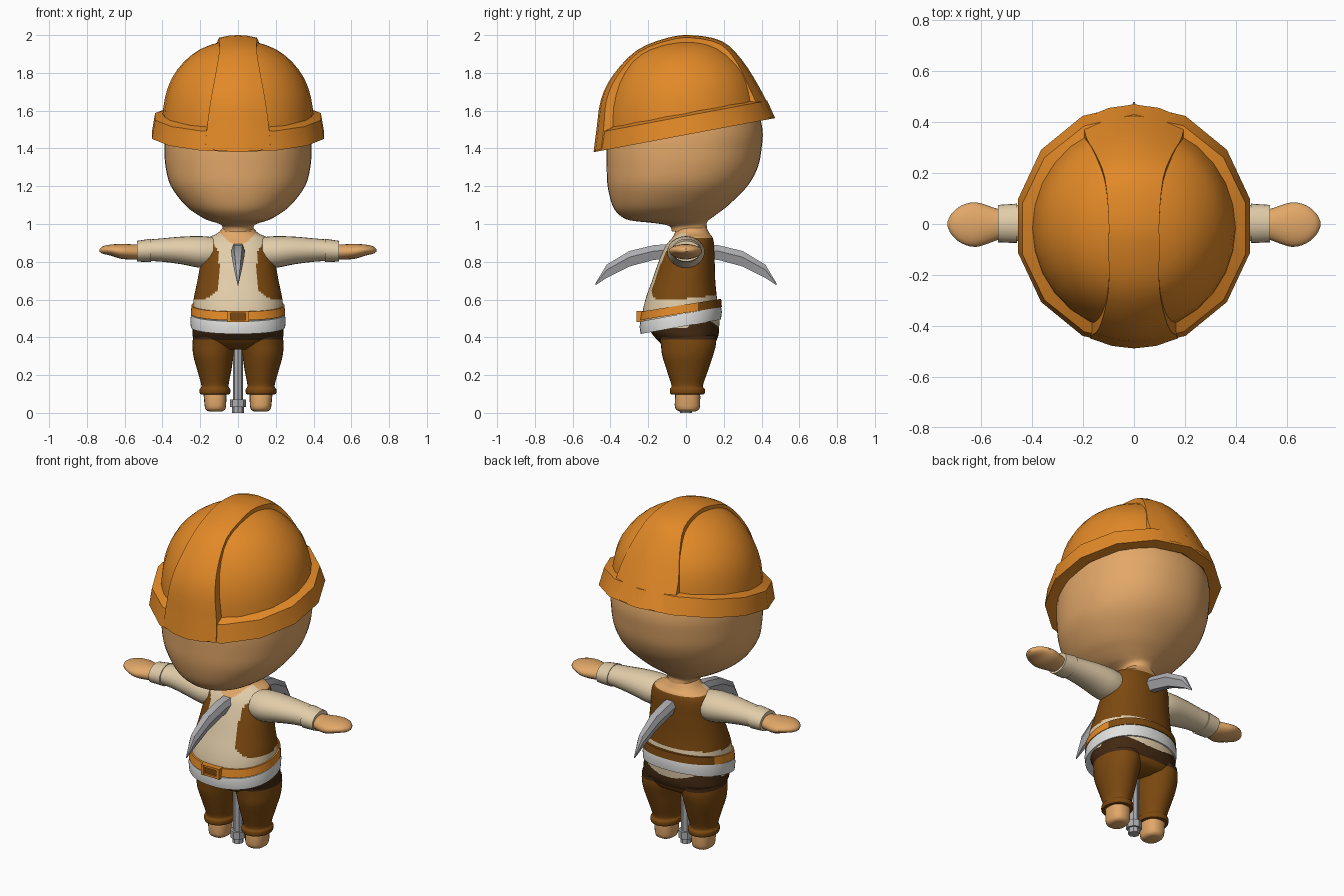
import bpy, bmesh, math
from mathutils import Vector

cube = bpy.data.objects.get("Cube")
if cube:
    bpy.data.objects.remove(cube)


def material(name, r, g, b):
    m = bpy.data.materials.new(name)
    m.use_nodes = True
    m.diffuse_color = (r, g, b, 1)
    bsdf = next(n for n in m.node_tree.nodes if n.type == 'BSDF_PRINCIPLED')
    bsdf.inputs["Base Color"].default_value = (r, g, b, 1)
    bsdf.inputs["Roughness"].default_value = 0.8
    return m


ORANGE = material("orange", .76, .25, .02)
SKIN = material("skin", .76, .39, .14)
BEIGE = material("beige cloth", .76, .61, .40)
BROWN = material("brown cloth", .20, .066, .005)
DARK = material("dark brown", .055, .022, .006)
WHITE = material("white cloth", .75, .75, .74)
STEEL = material("steel grey", .42, .42, .44)


def skin(name, rings, mats, rule=None, caps=True, closed=True, angle=35):
    """Join rings of points into one surface; rule picks the material slot."""
    bm = bmesh.new()
    loops = [[bm.verts.new(p) for p in ring] for ring in rings]
    n = len(loops[0])
    for a, b in zip(loops, loops[1:]):
        for i in range(n if closed else n - 1):
            j = (i + 1) % n
            bm.faces.new((a[i], a[j], b[j], b[i]))
    if caps:
        bm.faces.new(loops[0])
        bm.faces.new(loops[-1])
    bmesh.ops.recalc_face_normals(bm, faces=bm.faces[:])
    if rule:
        for f in bm.faces:
            f.material_index = rule(f.calc_center_median())
    me = bpy.data.meshes.new(name)
    bm.to_mesh(me)
    bm.free()
    for m in mats:
        me.materials.append(m)
    me.shade_smooth()
    me.set_sharp_from_angle(angle=math.radians(angle))
    ob = bpy.data.objects.new(name, me)
    bpy.context.collection.objects.link(ob)
    return ob


def refine(rows, k):
    """Smooth in-between rows by Catmull-Rom."""
    out = []
    for i in range(len(rows) - 1):
        p0, p1, p2, p3 = (rows[min(max(i + d, 0), len(rows) - 1)] for d in (-1, 0, 1, 2))
        for s in range(k):
            t = s / k
            out.append([b + .5 * t * (c - a + t * (2 * a - 5 * b + 4 * c - d + t * (3 * (b - c) + d - a)))
                        for a, b, c, d in zip(p0, p1, p2, p3)])
    return out + [list(rows[-1])]


def sections(rows, n=32, power=2, slope=0, k=1):
    """Oval sections from rows of height, front, back, half width and centre."""
    rings = []
    for row in refine([(tuple(r) + (0,))[:5] for r in rows], k):
        h, front, back, half, mid = row
        ring = []
        for i in range(n):
            a = 2 * math.pi * i / n
            s, c = (math.copysign(abs(v) ** (2 / power), v) for v in (math.sin(a), math.cos(a)))
            y = (front + back) / 2 - c * (back - front) / 2
            ring.append(Vector((mid + s * half, y, h + slope * y)))
        rings.append(ring)
    return rings


# Head and neck
skin("head", sections([
    (.96, -.075, .115, .08), (.99, -.09, .11, .085), (1.005, -.17, .11, .11), (1.02, -.30, .12, .16),
    (1.05, -.355, .16, .215), (1.1, -.39, .225, .28), (1.2, -.415, .325, .355), (1.3, -.42, .38, .383),
    (1.4, -.42, .40, .39), (1.5, -.405, .405, .385), (1.6, -.36, .37, .355), (1.75, -.24, .24, .23)],
    n=48, power=2.15, k=4), [SKIN])

# Torso with shirt and open vest
TORSO = [(.45, -.215, .175, .24), (.52, -.23, .178, .24), (.60, -.215, .165, .235),
         (.70, -.18, .155, .215), (.80, -.145, .152, .197), (.88, -.11, .15, .185),
         (.925, -.075, .142, .16), (.95, -.06, .125, .11), (.98, -.06, .11, .08)]


def torso_colour(p):
    x, y, z = abs(p.x), p.y, p.z
    if z > (.865 + .9 * x if y < 0 else .925):
        return 2
    edge = .1 + max(0, z - .85) * .7 + 20 * max(0, .665 - z) ** 2
    if z > .605 + .1 * max(0, y) and (y > 0 or x > edge):
        return 1
    return 0


skin("torso", sections(TORSO, n=96, power=2.2, k=9), [BEIGE, BROWN, SKIN], torso_colour)

# Shirt hem and belt, tilted up towards the back
skin("shirt_hem", sections([(.461, -.19, .15, .2), (.461, -.24, .185, .25), (.50, -.246, .19, .252),
                            (.528, -.242, .186, .248), (.528, -.2, .15, .21)],
                           n=64, power=2.2, slope=.18), [WHITE], caps=False)
skin("belt", sections([(.53, -.2, .15, .21), (.53, -.246, .19, .25), (.574, -.238, .186, .246),
                       (.574, -.2, .15, .21)], n=64, power=2.2, slope=.16),
     [ORANGE, BROWN], lambda p: int(p.y > .06), caps=False)


# Buckle made of four bars
def box(name, mat, x0, x1, y0, y1, z0, z1):
    return skin(name, [[Vector((x, y, z)) for x, y in ((x0, y0), (x1, y0), (x1, y1), (x0, y1))]
                       for z in (z0, z1)], [mat])


for side in (-1, 1):
    box("buckle_side", ORANGE, side * .05 - .009, side * .05 + .009, -.262, -.22, .48, .54)
for z in (.48, .528):
    box("buckle_bar", ORANGE, -.055, .055, -.26, -.22, z, z + .012)
box("buckle_plate", BROWN, -.042, .042, -.25, -.242, .492, .528)

# Trousers
trouser_colour = lambda p: int(p.z > .383)
skin("hips", sections([(.335, -.08, .09, .14), (.36, -.125, .145, .205), (.40, -.165, .168, .238),
                       (.44, -.19, .175, .24), (.50, -.19, .17, .235)], n=48, power=2.3, k=6),
     [BROWN, DARK], trouser_colour)
for name, s in (("left", 1), ("right", -1)):
    leg = [(.10, -.06, .07, .055, .122), (.10, -.082, .096, .078, .122), (.125, -.085, .1, .081, .122),
           (.145, -.077, .09, .072, .122), (.22, -.1, .115, .089, .125), (.30, -.125, .142, .106, .13),
           (.36, -.133, .158, .114, .127), (.41, -.14, .16, .112, .125)]
    foot = [(.008, -.035, .05, .035, .12), (.016, -.05, .066, .05, .12), (.04, -.06, .075, .057, .12),
            (.12, -.055, .075, .062, .122)]
    skin(name + "_trouser_leg", sections([r[:4] + (s * r[4],) for r in leg], k=4),
         [BROWN, DARK], trouser_colour)
    skin(name + "_foot", sections([r[:4] + (s * r[4],) for r in foot], n=20, power=2.4, k=2), [SKIN])

    # Sleeve, cuff and hand run along x
    def limb(part, rows, mat, k=3):
        rings = [[Vector((s * p.z, p.y, p.x)) for p in r] for r in sections(rows, n=24, k=k)]
        skin(name + part, rings, [mat])

    limb("_sleeve", [(.13, -.09, .09, .08, .85), (.2, -.1, .1, .084, .852), (.3, -.088, .092, .073, .86),
                     (.40, -.072, .08, .062, .862), (.48, -.066, .073, .056, .861)], BEIGE)
    limb("_cuff", [(.46, -.06, .065, .05, .86), (.46, -.075, .08, .062, .86), (.535, -.072, .075, .055, .856),
                   (.535, -.04, .04, .03, .856)], BEIGE, 1)
    limb("_hand", [(.5, -.05, .05, .036, .853), (.55, -.068, .064, .04, .852), (.62, -.09, .085, .039, .855),
                   (.675, -.077, .074, .029, .862), (.715, -.045, .043, .02, .862),
                   (.732, -.012, .012, .007, .86)], SKIN)

# Helmet brim, faceted and tilted forward
skin("helmet_brim", sections([(1.49, -.39, .385, .375), (1.472, -.425, .41, .405), (1.472, -.487, .472, .467),
                              (1.572, -.468, .43, .45), (1.592, -.41, .375, .385)], n=14, slope=.188),
     [ORANGE], caps=False, angle=30)

# Helmet dome
dome = [(1.575, -.425, .395, .4), (1.67, -.415, .378, .387), (1.77, -.375, .345, .352),
        (1.86, -.305, .285, .285), (1.925, -.21, .205, .2), (1.962, -.1, .12, .1), (1.97, -.03, .04, .03)]
rings = sections(dome, n=28, k=2)
for ring in rings:
    for p in ring:
        p.z += .19 * p.y * max(0, 1 - (p.z - 1.575) / .3)
skin("helmet_dome", rings, [ORANGE], angle=60)

# Raised band over the helmet, wider at its ends
ridge = [(-.489, 1.383, .172), (-.474, 1.5, .165), (-.45, 1.66, .145), (-.385, 1.79, .122),
         (-.26, 1.92, .1), (-.1, 1.985, .1), (.03, 2.0, .1), (.19, 1.968, .115), (.295, 1.87, .15),
         (.385, 1.73, .188), (.47, 1.565, .2)]
strip = []
for y, z, w in refine(ridge, 3):
    inward = (Vector((0, 0, 1.55)) - Vector((0, y, z))).normalized()
    row = []
    for f, drop in ((-1, .06), (-1, 0), (-.5, 0), (0, 0), (.5, 0), (1, 0), (1, .06)):
        row.append(Vector((f * w, y, z)) + inward * (1.4 * (f * w) ** 2 + drop))
    strip.append(row)
skin("helmet_band", strip, [ORANGE], caps=False, closed=False, angle=50)

# Pickaxe: curved head, handle and end knob
half = [(.48, .685, .675, .003), (.42, .785, .715, .02), (.30, .857, .775, .033), (.17, .888, .81, .037)]
head = [(-y, t, b, w) for y, t, b, w in half] + [(0, .9, .82, .037)] + half[::-1]
skin("pickaxe_head", [[Vector((fx * w, y, b + fz * (t - b)))
                       for fx, fz in ((-.6, 1), (.6, 1), (1, .6), (.5, 0), (-.5, 0), (-1, .6))]
                      for y, t, b, w in head], [STEEL], angle=25)
for name, z0, z1, r in (("handle", .02, .86, .027), ("handle_knob", .03, .072, .042),
                        ("handle_end", 0, .03, .031)):
    skin("pickaxe_" + name, sections([(z0, -r, r, r), (z1, -r, r, r)], n=8), [STEEL])
